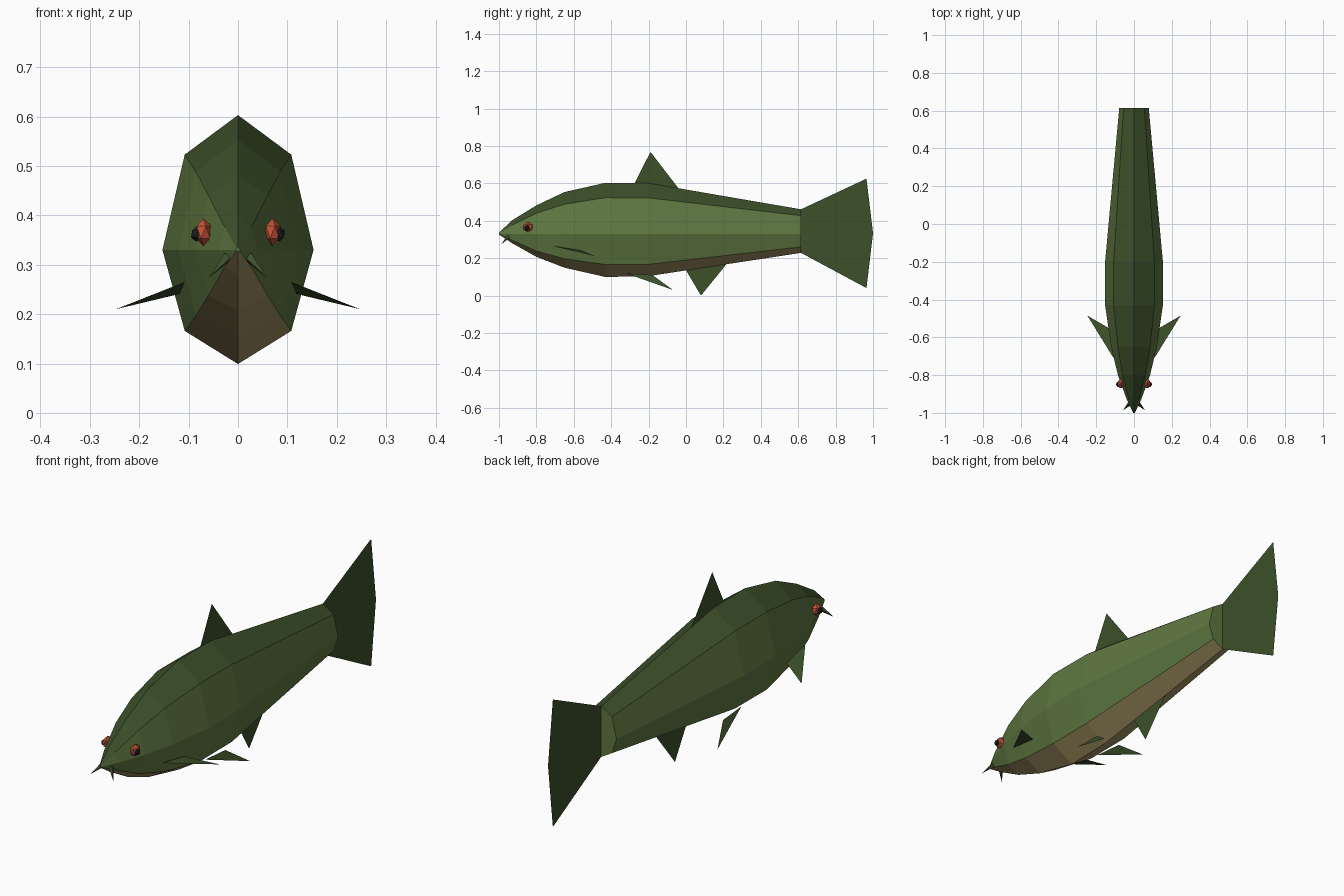
import bpy, bmesh
from mathutils import Vector

if "Cube" in bpy.data.objects:
    bpy.data.objects.remove(bpy.data.objects["Cube"])


def material(name, rgb):
    m = bpy.data.materials.new(name)
    lin = [((c / 255 + 0.055) / 1.055) ** 2.4 for c in rgb]
    m.diffuse_color = (*lin, 1)
    m.use_nodes = True
    m.node_tree.nodes["Principled BSDF"].inputs["Base Color"].default_value = m.diffuse_color
    return m


DARK = material("dark green", (60, 80, 42))
SIDE = material("light green", (94, 119, 64))
BELLY = material("belly brown", (160, 143, 96))
RED = material("eye red", (196, 84, 56))
BLACK = material("pupil black", (32, 32, 32))


def finish(name, bm, mats):
    me = bpy.data.meshes.new(name)
    bm.to_mesh(me)
    bm.free()
    for m in mats:
        me.materials.append(m)
    ob = bpy.data.objects.new(name, me)
    bpy.context.collection.objects.link(ob)
    return ob


def fin(name, pts):
    bm = bmesh.new()
    bm.faces.new([bm.verts.new(p) for p in pts])
    return finish(name, bm, [DARK])


# Body: eight-sided rings: y, half width, top, upper edge, lower edge, bottom
MID = 0.33
rings = [
    (-1.00, 0.004, 0.336, 0.334, 0.328, 0.326),
    (-0.93, 0.038, 0.402, 0.376, 0.296, 0.280),
    (-0.80, 0.085, 0.482, 0.440, 0.238, 0.207),
    (-0.65, 0.121, 0.553, 0.488, 0.197, 0.149),
    (-0.43, 0.153, 0.603, 0.523, 0.166, 0.099),
    (-0.20, 0.153, 0.601, 0.522, 0.167, 0.104),
    (0.615, 0.078, 0.461, 0.427, 0.260, 0.228),
]
bm = bmesh.new()
loops = []
for y, w, top, up, low, bot in rings:
    e = w * 0.705
    section = [(0, top), (e, up), (w, MID), (e, low),
               (0, bot), (-e, low), (-w, MID), (-e, up)]
    loops.append([bm.verts.new((x, y, z)) for x, z in section])
strip_colour = [0, 1, 1, 2, 2, 1, 1, 0]
for a, b in zip(loops, loops[1:]):
    for i in range(8):
        j = (i + 1) % 8
        f = bm.faces.new((a[i], a[j], b[j], b[i]))
        f.material_index = strip_colour[i]
for cap in (loops[0], loops[-1]):
    bm.faces.new(cap).material_index = 1
bmesh.ops.recalc_face_normals(bm, faces=bm.faces)
finish("body", bm, [DARK, SIDE, BELLY])

# Centre fins
fin("tail_fin", [(0, 0.615, 0.228), (0, 0.965, 0.04), (0, 1.0, 0.333),
                 (0, 0.965, 0.625), (0, 0.615, 0.461)])
fin("dorsal_fin", [(0, -0.28, 0.59), (0, -0.03, 0.56), (0, -0.19, 0.768)])
fin("anal_fin", [(0, 0.0, 0.135), (0, 0.08, 0.0), (0, 0.22, 0.172)])

# Paired parts
for s, tag in ((-1, "left"), (1, "right")):
    fin("pectoral_fin_" + tag, [(s * 0.108, -0.71, 0.265), (s * 0.247, -0.485, 0.21),
                                (s * 0.118, -0.56, 0.241)])
    fin("pelvic_fin_" + tag, [(s * (0.057 + (0.118 - z) * 0.61), y, z) for y, z in
                              ((-0.32, 0.118), (-0.07, 0.03), (-0.18, 0.110))])
    # Eye: flattened ball with a pupil bulging from its outer side
    for name, x, y, z, r, flat, mat in (("eye_", 0.070, -0.845, 0.366, 0.028, 0.66, RED),
                                        ("pupil_", 0.084, -0.849, 0.362, 0.0155, 0.8, BLACK)):
        bm = bmesh.new()
        bmesh.ops.create_icosphere(bm, subdivisions=1, radius=r)
        bmesh.ops.scale(bm, verts=bm.verts, vec=(flat, 1, 1))
        bmesh.ops.translate(bm, verts=bm.verts, vec=(s * x, y, z))
        finish(name + tag, bm, [mat])
    # Barbel: thin pointed spike beside the mouth
    base, tip = Vector((s * 0.022, -0.950, 0.315)), Vector((s * 0.059, -0.987, 0.274))
    bm = bmesh.new()
    bmesh.ops.create_cone(bm, cap_ends=True, segments=4, radius1=0.011, radius2=0,
                          depth=(tip - base).length)
    ob = finish("barbel_" + tag, bm, [DARK])
    ob.rotation_mode = 'QUATERNION'
    ob.rotation_quaternion = (tip - base).to_track_quat('Z', 'Y')
    ob.location = (base + tip) / 2
